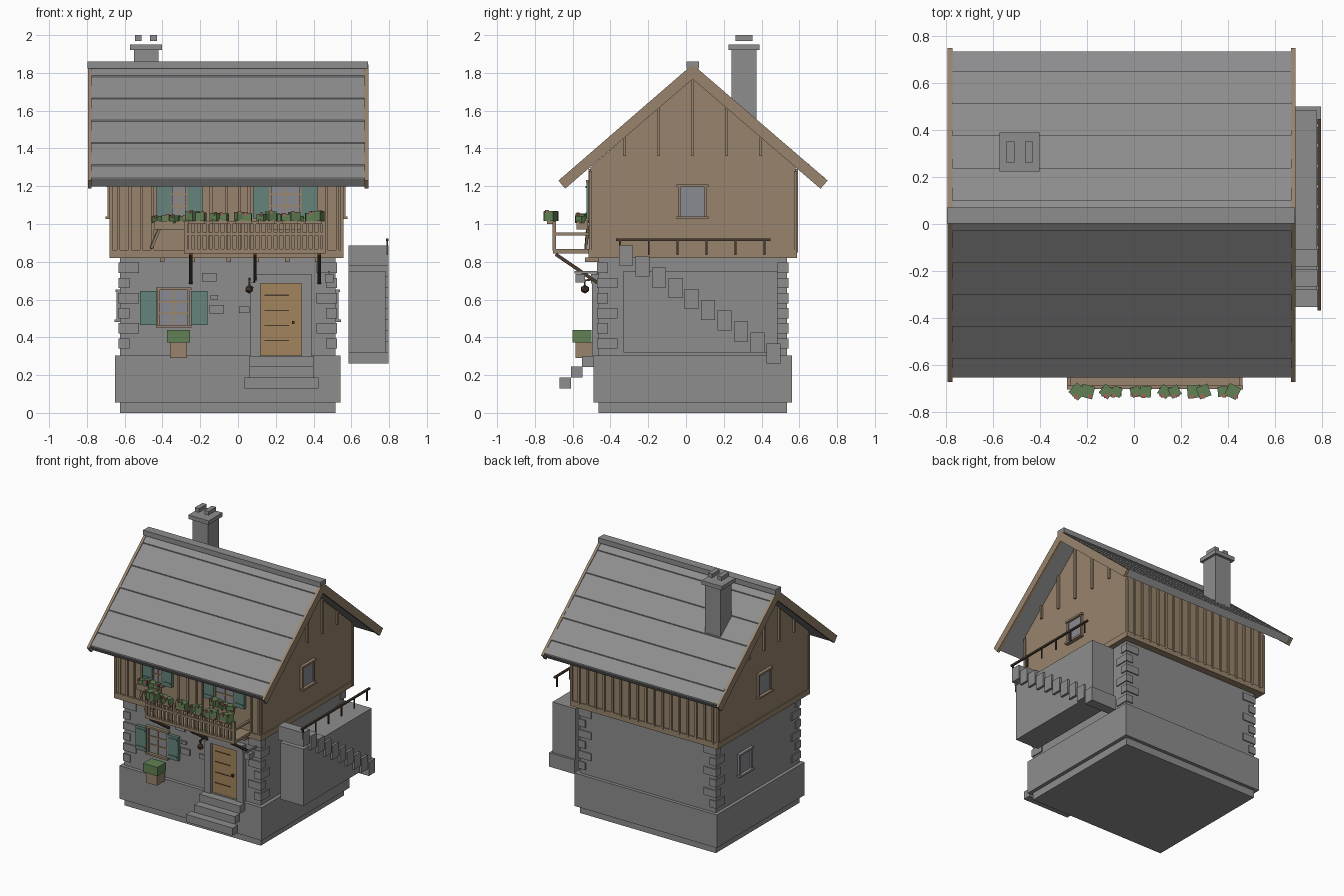
import bpy
import bmesh
import math
import random
from mathutils import Matrix, Vector

random.seed(4)
cube = bpy.data.objects.get("Cube")
if cube:
    bpy.data.objects.remove(cube, do_unlink=True)


def material(name, r, g, b):
    m = bpy.data.materials.new(name)
    m.use_nodes = True
    m.diffuse_color = (r, g, b, 1)
    m.node_tree.nodes["Principled BSDF"].inputs["Base Color"].default_value = (r, g, b, 1)
    return m


STONE = material("grey stone", .27, .27, .27)
ROOF = material("roof slate", .27, .27, .275)
WOOD = material("weathered wood", .31, .23, .15)
DOOR = material("door wood", .36, .23, .11)
DARK = material("dark timber", .07, .045, .03)
TEAL = material("teal paint", .13, .23, .2)
GLASS = material("window glass", .25, .26, .29)
LEAF = material("foliage green", .12, .22, .09)
PETAL = material("flower red", .4, .12, .1)


def finish(bm, name, mat):
    bmesh.ops.recalc_face_normals(bm, faces=bm.faces)
    mesh = bpy.data.meshes.new(name)
    bm.to_mesh(mesh)
    bm.free()
    mesh.materials.append(mat)
    ob = bpy.data.objects.new(name, mesh)
    bpy.context.scene.collection.objects.link(ob)
    return ob


def box(name, mat, x, y, z, spin=0):
    """Box from (low, high) pairs, optionally spun about its own vertical axis."""
    bm = bmesh.new()
    size = [b - a for a, b in (x, y, z)]
    mid = [(a + b) / 2 for a, b in (x, y, z)]
    place = Matrix.Translation(mid) @ Matrix.Rotation(spin, 4, "Z") @ Matrix.Diagonal((*size, 1))
    bmesh.ops.create_cube(bm, size=1, matrix=place)
    return finish(bm, name, mat)


def beam(name, mat, start, end, width):
    """Square timber between two points."""
    a, b = Vector(start), Vector(end)
    turn = (b - a).to_track_quat("Z", "Y").to_matrix().to_4x4()
    bm = bmesh.new()
    bmesh.ops.create_cube(bm, size=1, matrix=Matrix.Translation((a + b) / 2) @ turn
                          @ Matrix.Diagonal((width, width, (b - a).length, 1)))
    return finish(bm, name, mat)


def extrude(name, mat, profile, x0, x1):
    """Side profile of (y, z) points swept along x."""
    bm = bmesh.new()
    face = bm.faces.new([bm.verts.new((x0, y, z)) for y, z in profile])
    moved = bmesh.ops.extrude_face_region(bm, geom=[face])["geom"]
    bmesh.ops.translate(bm, vec=(x1 - x0, 0, 0), verts=[v for v in moved if isinstance(v, bmesh.types.BMVert)])
    return finish(bm, name, mat)


def panel(name, mat, wall, u, z, depth, sunk=.01):
    """Box standing out from a wall given as (axis, direction, position)."""
    axis, way, at = wall
    out = tuple(sorted((at - way * sunk, at + way * depth)))
    return box(name, mat, out, u, z) if axis == "x" else box(name, mat, u, out, z)


# Main dimensions
LEFT, RIGHT, FRONT, BACK = -.625, .515, -.463, .535
UL, UR, UF, UB = -.672, .55, -.505, .58
MID, SLOPE = .035, .866
STONE_FRONT, WOOD_FRONT, WOOD_BACK = ("y", -1, FRONT), ("y", -1, UF), ("y", 1, UB)
STONE_SIDES = (("x", -1, LEFT), ("x", 1, RIGHT))
WOOD_SIDES = (("x", -1, UL), ("x", 1, UR))

# Stone ground floor
box("footing", STONE, (LEFT, RIGHT), (FRONT, BACK), (0, .06))
box("base_course", STONE, (-.65, .542), (-.49, .56), (.055, .305))
box("stone_walls", STONE, (LEFT, RIGHT), (FRONT, BACK), (.3, .83))
for sx, cx in ((1, LEFT), (-1, RIGHT)):
    for sy, cy in ((1, FRONT), (-1, BACK)):
        for i in range(6):
            lx, ly = (.1, .05) if i % 2 else (.05, .1)
            z = .34 + i * .08
            box("corner_stone", STONE, sorted((cx - sx * .008, cx + sx * lx)),
                sorted((cy - sy * .008, cy + sy * ly)), (z, z + .055))
for x, z, w in ((-.19, .695, .075), (-.15, .525, .075), (.005, .53, .055), (-.145, .6, .04)):
    panel("wall_stone", STONE, STONE_FRONT, (x, x + w), (z, z + w * .6), .012)

# Timber upper floor with gables
extrude("timber_walls", WOOD, [(UF, .82), (UF, 1.3), (MID, 1.775), (UB, 1.3), (UB, .82)], UL, UR)
box("sill_beam", WOOD, (UL - .006, UR + .006), (UF - .012, UB + .008), (.82, .862))
for x in (UL, UR):
    for y in (UF, UB):
        box("corner_post", WOOD, (x - .008, x + .008), (y - .008, y + .008), (.82, 1.28))
for x in (-.64, -.58, -.52, -.46, -.15, -.07, 0, .05, .46, .52):
    panel("front_batten", WOOD, WOOD_FRONT, (x, x + .015), (.85, 1.29), .01)
for i in range(17):
    x = UL + .03 + i * .07
    panel("back_batten", WOOD, WOOD_BACK, (x, x + .015), (.85, 1.29), .012)
for wall in WOOD_SIDES:
    for i in range(-2, 3):
        y = MID + i * .18
        top = 1.77 - SLOPE * abs(y - MID)
        panel("gable_batten", WOOD, wall, (y - .008, y + .008), (1.36, top), .014)
for x in (-.4, -.24, -.05, .1, .26, .42):
    box("joist_end", WOOD, (x - .012, x + .012), (-.535, -.45), (.798, .822))

# Roof with stepped slate courses
courses = [.065 + .136 * i for i in range(5)] + [.69]
top_edge = [(0, 1.835)]
for d in courses:
    z = 1.835 - SLOPE * d
    top_edge += [(d, z + .007), (d, z)]
under = [(.665, 1.199), (0, 1.775)]
for side in (-1, 1):
    extrude("roof_slope", ROOF, [(MID + side * d * (1.0 if side < 0 else 1.015), z)
                                 for d, z in top_edge + under], -.775, .67)
verge = [(MID, 1.845), (-.675, 1.23), (-.64, 1.187), (MID, 1.767), (.712, 1.187), (.75, 1.23)]
for x in (-.795, .67):
    extrude("verge_board", WOOD, verge, x, x + .02)
box("ridge_cap", ROOF, (-.797, .687), (.003, .07), (1.822, 1.86))

# Chimney
box("chimney_shaft", STONE, (-.55, -.42), (.24, .372), (1.4, 1.922))
box("chimney_cap", STONE, (-.573, -.403), (.225, .39), (1.92, 1.95))
for x in (-.545, -.465):
    box("chimney_pot", STONE, (x, x + .035), (.262, .352), (1.97, 2))


def window(wall, mid, half, z0, z1, frame, bars):
    """Glass, four frame strips, a sill and optional cross bars."""
    panel("window_glass", GLASS, wall, (mid - half, mid + half), (z0, z1), .008)
    t = .014
    for s in (-1, 1):
        e = mid + s * half
        panel("window_jamb", frame, wall, (e - t / 2, e + t / 2), (z0, z1), .018)
    panel("window_head", frame, wall, (mid - half - t, mid + half + t), (z1, z1 + t), .024)
    panel("window_sill", frame, wall, (mid - half - t, mid + half + t), (z0 - t, z0), .03)
    if bars:
        panel("glazing_bar", DOOR, wall, (mid - .004, mid + .004), (z0, z1), .013)
        for k in (1, 2):
            z = z0 + (z1 - z0) * k / 3
            panel("glazing_bar", DOOR, wall, (mid - half, mid + half), (z - .004, z + .004), .013)


def shutters(wall, mid, half, width, z0, z1):
    for s in (-1, 1):
        u = sorted((mid + s * half, mid + s * (half + width)))
        panel("shutter", TEAL, wall, u, (z0, z1), .022)
        for z in (z0 + .02, z1 - .03):
            panel("shutter_rail", TEAL, wall, (u[0] + .01, u[1] - .01), (z, z + .012), .027)


def planter(x, y, z, width, depth, height, plants):
    """Wooden box holding a row of leafy cubes and small blossoms."""
    box("planter", WOOD, (x - width / 2, x + width / 2), (y - depth / 2, y + depth / 2), (z, z + height))
    for i in range(plants):
        px = x + width * ((i + .5) / plants - .5)
        r = random.uniform(.02, .028)
        top = z + height + random.uniform(.025, .045)
        box("foliage", LEAF, (px - r, px + r), (y - r, y + r), (z + height - .01, top), random.uniform(0, 1.5))
        q = px + random.uniform(-.015, .015)
        box("blossom", PETAL, (q - .008, q + .008), (y - r - .003, y - r + .013), (top - .012, top + .006))


# Windows and shutters
window(STONE_FRONT, -.34, .08, .465, .65, WOOD, True)
shutters(STONE_FRONT, -.34, .09, .088, .465, .645)
window(WOOD_FRONT, -.31, .04, 1.03, 1.22, WOOD, True)
shutters(WOOD_FRONT, -.31, .042, .08, 1.03, 1.22)
window(WOOD_FRONT, .25, .08, 1.03, 1.22, WOOD, True)
shutters(WOOD_FRONT, .25, .085, .085, 1.03, 1.22)
for wall in WOOD_SIDES:
    window(wall, MID, .07, 1.04, 1.195, WOOD, False)
for wall in STONE_SIDES:
    window(wall, .2, .07, .495, .64, STONE, False)
planter(-.36, -.55, .97, .17, .06, .045, 4)
planter(.25, -.55, .97, .17, .06, .045, 4)

# Large planter under the lower window
box("wall_planter", WOOD, (-.36, -.27), (-.585, -.49), (.29, .375))
for x in (-.375, -.315):
    box("planter_bush", LEAF, (x, x + .06), (-.6, -.5), (.372, .438))

# Door, stone surround and front steps
panel("door", DOOR, STONE_FRONT, (.12, .335), (.3, .69), .012)
for z in (.38, .46, .54, .62):
    panel("door_strap", DARK, STONE_FRONT, (.14, .27), (z, z + .006), .015)
panel("door_handle", DARK, STONE_FRONT, (.285, .3), (.47, .487), .03)
for x in (.065, .335):
    panel("door_jamb", STONE, STONE_FRONT, (x, x + .055), (.3, .69), .035)
panel("door_lintel", STONE, STONE_FRONT, (.09, .39), (.685, .735), .04)
for i, half in enumerate((.195, .17, .17)):
    y, z = -.67 + i * .06, .13 + i * .057
    box("front_step", STONE, (.23 - half, .23 + half), (y, y + .061), (z, z + .058))

# Hanging lantern and wall lamp
beam("lantern_arm", DARK, (.06, FRONT, .71), (.06, -.545, .7), .01)
bm = bmesh.new()
bmesh.ops.create_icosphere(bm, subdivisions=1, radius=.024, matrix=Matrix.Translation((.06, -.535, .655)))
finish(bm, "lantern", DARK)
beam("lantern_hook", DARK, (.06, -.535, .67), (.06, -.535, .7), .008)
box("wall_lamp", STONE, (.46, .505), (-.585, -.535), (.69, .735))
box("lamp_arm", STONE, (.477, .487), (-.59, FRONT), (.738, .75))

# Balcony with brackets, balusters and flower boxes
X0, X1, EDGE = -.285, .463, -.697
box("balcony_floor", WOOD, (X0, X1), (-.705, UF), (.845, .867))
for z in (.94, 1.0):
    box("balcony_rail", WOOD, (X0, X1), (EDGE - .008, EDGE + .008), (z, z + .015))
for x in (X0 + .008, X1 - .008):
    box("side_rail", WOOD, (x - .008, x + .008), (EDGE, UF), (.94, .955))
    box("balcony_post", WOOD, (x - .009, x + .009), (EDGE - .009, EDGE + .009), (.86, 1.01))
for i in range(1, 24):
    x = X0 + (X1 - X0) * i / 24
    box("baluster", WOOD, (x - .007, x + .007), (EDGE - .005, EDGE + .005), (.86, 1.003))
beam("leaning_plank", WOOD, (-.46, -.53, .87), (-.41, -.52, .99), .014)
for x in (-.25, .09, .43):
    beam("balcony_bracket", DARK, (x, -.69, .84), (x, -.47, .69), .018)
for i in range(6):
    planter(-.22 + i * .124, -.715, 1.0, .085, .04, .025, 2)

# Side stair mass, hung steps and handrail
box("stair_mass", STONE, (.585, .78), (-.33, .485), (.32, .75))
for i in range(10):
    y, z = -.317 + i * .0868, .833 - i * .0575
    box("side_step", STONE, (.585, .797), (y - .037, y + .037), (z - .053, z + .053))
box("handrail", DARK, (.783, .797), (-.37, .447), (.911, .924))
for i in range(6):
    y = -.35 + i * .153
    box("handrail_post", DARK, (.786, .794), (y - .005, y + .005), (.835, .915))
